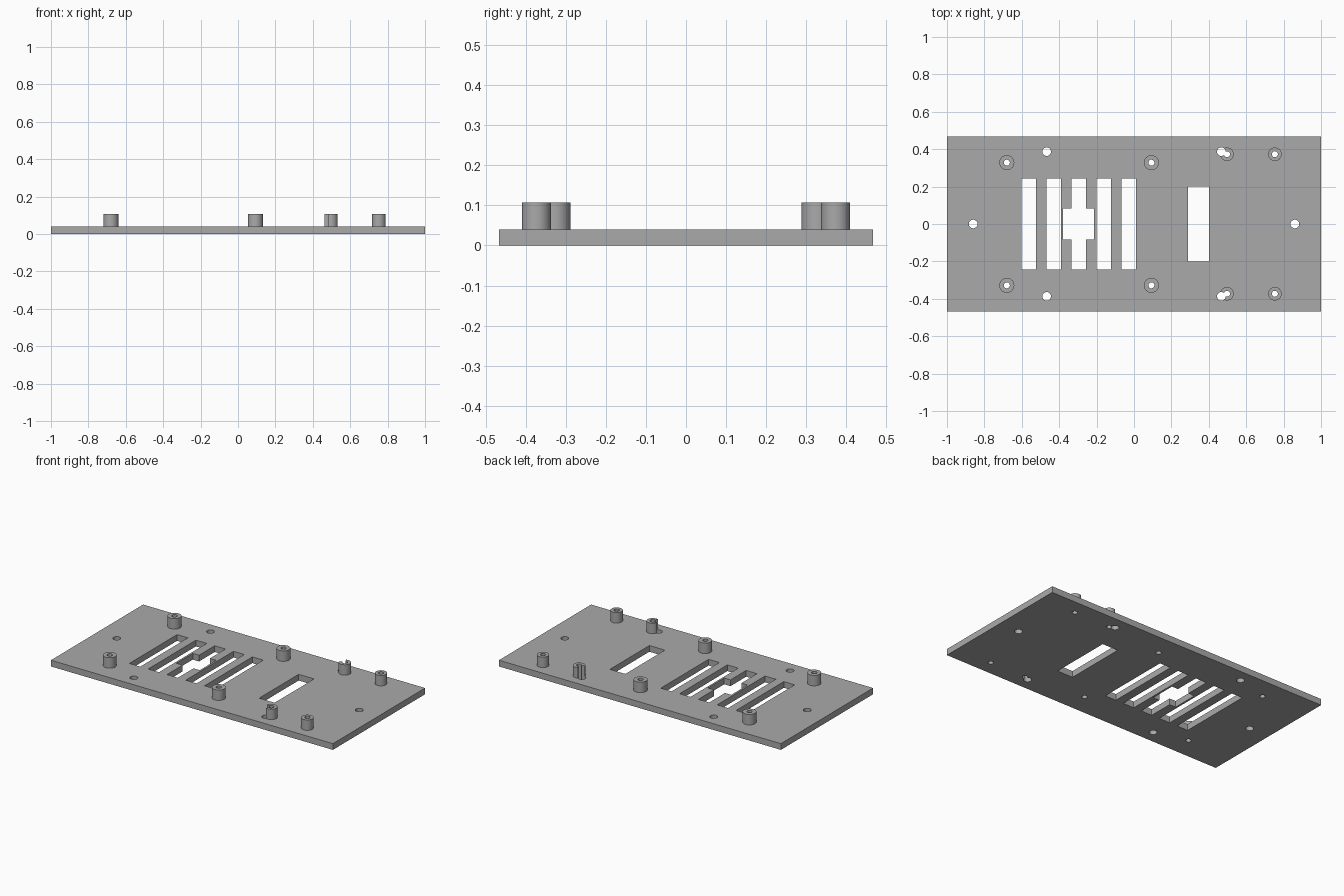
import bpy
from math import radians

if "Cube" in bpy.data.objects:
    bpy.data.objects.remove(bpy.data.objects["Cube"], do_unlink=True)

THICK, TOP = 0.04, 0.107

grey = bpy.data.materials.new("plain_grey")
grey.use_nodes = True
colour = (0.4, 0.4, 0.4, 1)
grey.diffuse_color = colour
grey.node_tree.nodes["Principled BSDF"].inputs["Base Color"].default_value = colour


def box(name, x, y, width, depth, z0, z1):
    bpy.ops.mesh.primitive_cube_add(size=1, location=(x, y, (z0 + z1) / 2))
    ob = bpy.context.object
    ob.name = name
    ob.scale = (width, depth, z1 - z0)
    bpy.ops.object.transform_apply(location=True, rotation=False, scale=True)
    return ob


def cylinder(name, x, y, radius, z0, z1):
    bpy.ops.mesh.primitive_cylinder_add(
        vertices=40, radius=radius, depth=z1 - z0, location=(x, y, (z0 + z1) / 2))
    ob = bpy.context.object
    ob.name = name
    return ob


def combine(target, tool, operation):
    tool.hide_render = True
    mod = target.modifiers.new(tool.name, 'BOOLEAN')
    mod.operation = operation
    mod.solver = 'EXACT'
    mod.object = tool
    bpy.context.view_layer.objects.active = target
    bpy.ops.object.modifier_apply(modifier=mod.name)
    bpy.data.objects.remove(tool, do_unlink=True)


# Base plate
plate = box("mounting_plate", 0, 0, 2, 0.934, 0, THICK)
plate.data.materials.append(grey)

# Standoff posts: x, distance from the centre line, radius
posts = [(x, side * y, r)
         for x, y, r in [(-0.68, 0.328, 0.04), (0.093, 0.328, 0.04),
                         (0.497, 0.373, 0.036), (0.753, 0.373, 0.036)]
         for side in (-1, 1)]
for x, y, r in posts:
    combine(plate, cylinder("post", x, y, r, THICK / 2, TOP), 'UNION')

# Screw holes through the posts
for x, y, r in posts:
    combine(plate, cylinder("screw_hole", x, y, 0.016, -0.1, 0.2), 'DIFFERENCE')

# Clearance holes, two of which notch the neighbouring posts
for x, y in [(sx * 0.467, sy * 0.387) for sx in (-1, 1) for sy in (-1, 1)] + [(-0.86, 0), (0.86, 0)]:
    combine(plate, cylinder("clearance_hole", x, y, 0.023, -0.1, 0.2), 'DIFFERENCE')

# Ventilation slots with a square window across the middle one
for i in range(-2, 3):
    combine(plate, box("slot", -0.296 + i * 0.1335, 0, 0.077, 0.484, -0.1, 0.2), 'DIFFERENCE')
combine(plate, box("window", -0.296, 0, 0.166, 0.166, -0.1, 0.2), 'DIFFERENCE')

# Cable opening
combine(plate, box("cable_opening", 0.345, 0, 0.11, 0.4, -0.1, 0.2), 'DIFFERENCE')

# Smooth the round walls, keep the edges sharp
bpy.ops.object.select_all(action='DESELECT')
plate.select_set(True)
bpy.context.view_layer.objects.active = plate
bpy.ops.object.shade_smooth_by_angle(angle=radians(30))
